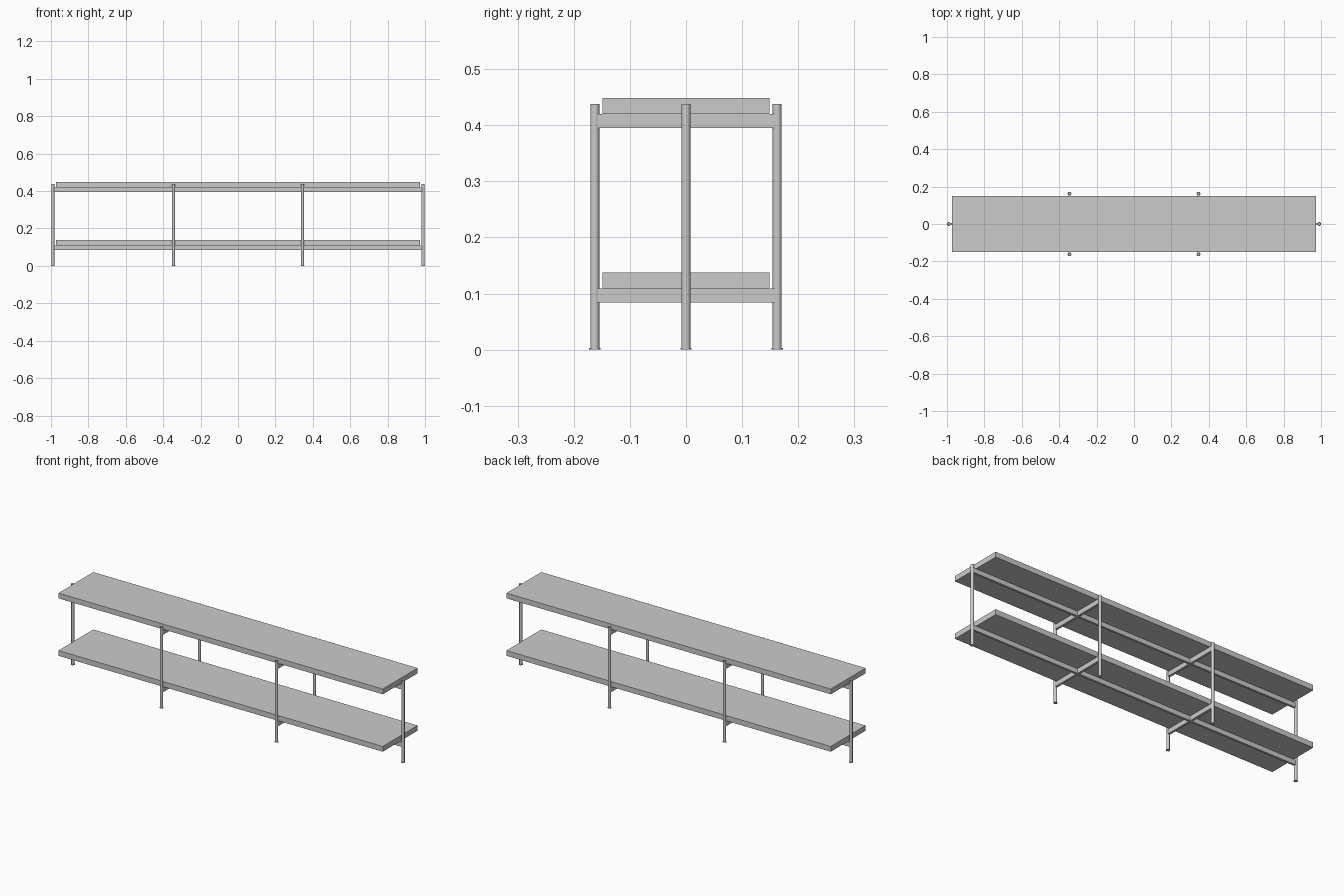
import bpy

if "Cube" in bpy.data.objects:
    bpy.data.objects.remove(bpy.data.objects["Cube"])

POST_X, SIDE_X, SIDE_Y = 0.99, 0.345, 0.1625
POST_R, POST_H = 0.008, 0.438
RAIL_W, RAIL_H = 0.012, 0.025


def box(name, size, centre):
    bpy.ops.mesh.primitive_cube_add(size=1, location=centre)
    ob = bpy.context.object
    ob.name = name
    ob.scale = size
    bpy.ops.object.transform_apply(location=False, rotation=False, scale=True)
    return ob


def cylinder(name, radius, z0, z1, x, y):
    bpy.ops.mesh.primitive_cylinder_add(vertices=24, radius=radius, depth=z1 - z0,
                                        location=(x, y, (z0 + z1) / 2))
    ob = bpy.context.object
    ob.name = name
    bpy.ops.object.shade_smooth_by_angle()
    return ob


# Round posts with a small glide foot: one at each end, two pairs along the sides
posts = {
    "left_end": (-POST_X, 0), "right_end": (POST_X, 0),
    "front_left": (-SIDE_X, -SIDE_Y), "front_right": (SIDE_X, -SIDE_Y),
    "back_left": (-SIDE_X, SIDE_Y), "back_right": (SIDE_X, SIDE_Y),
}
for label, (x, y) in posts.items():
    cylinder(label + "_post", POST_R, 0.003, POST_H, x, y)
    cylinder(label + "_foot", 0.01, 0, 0.003, x, y)

# Two tiers: a shelf board resting on a long rail and two cross rails
for tier, z in (("lower", 0.109), ("upper", 0.42)):
    box(tier + "_shelf", (1.944, 0.298, 0.0285), (0, 0, z + 0.01425))
    rail_z = z - RAIL_H / 2
    box(tier + "_long_rail", (2 * POST_X, RAIL_W, RAIL_H), (0, 0, rail_z))
    for side, x in (("left", -SIDE_X), ("right", SIDE_X)):
        box(f"{tier}_{side}_cross_rail", (RAIL_W, 2 * SIDE_Y, RAIL_H), (x, 0, rail_z))
